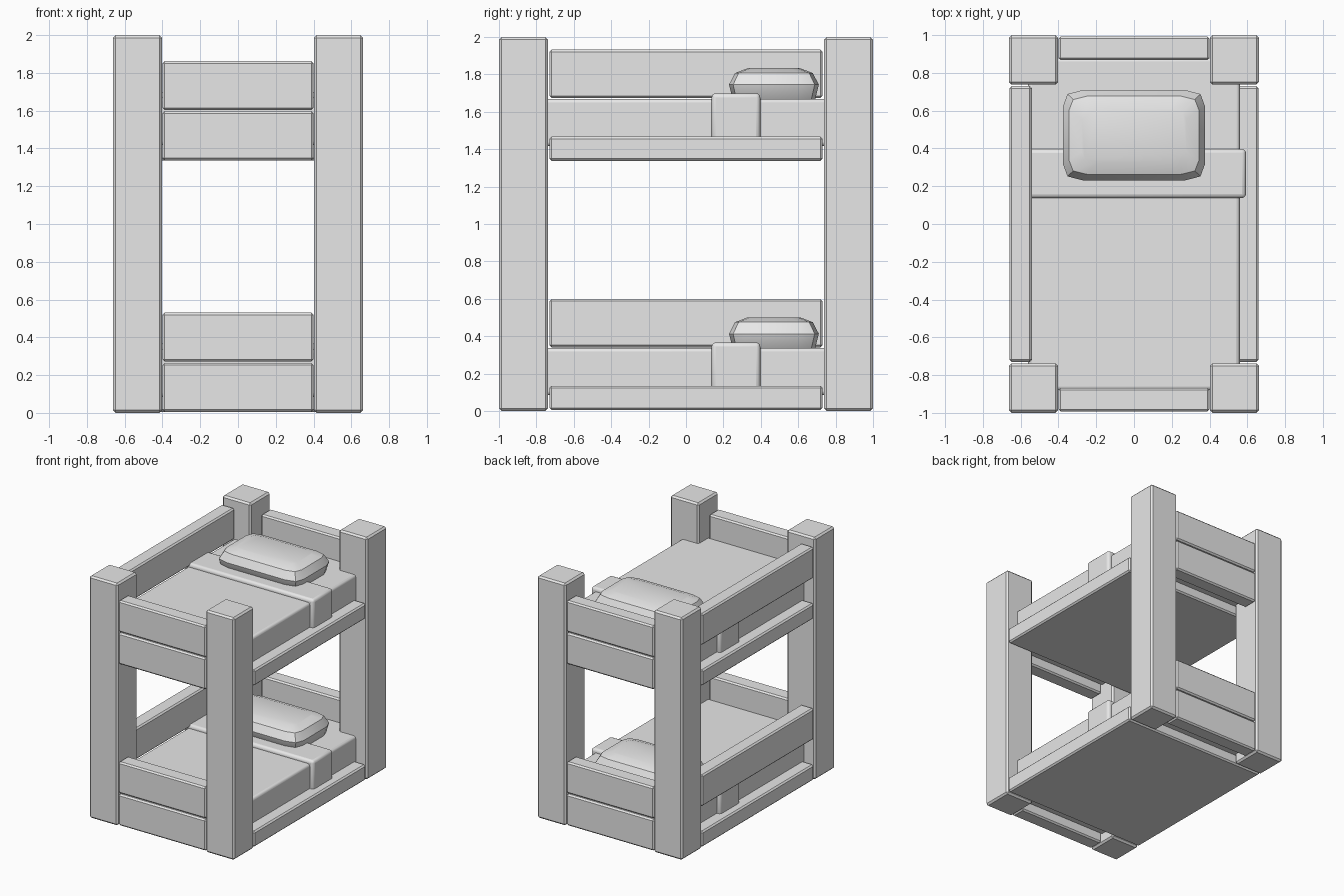
import bpy
import bmesh
import math

cube = bpy.data.objects.get("Cube")
if cube:
    bpy.data.objects.remove(cube, do_unlink=True)

grey = bpy.data.materials.new("plain grey")
grey.use_nodes = True
grey.diffuse_color = (0.8, 0.8, 0.8, 1)
grey.node_tree.nodes["Principled BSDF"].inputs["Base Color"].default_value = (0.8, 0.8, 0.8, 1)


def add_object(name, bm):
    bmesh.ops.recalc_face_normals(bm, faces=bm.faces)
    mesh = bpy.data.meshes.new(name)
    bm.to_mesh(mesh)
    bm.free()
    mesh.materials.append(grey)
    obj = bpy.data.objects.new(name, mesh)
    bpy.context.collection.objects.link(obj)
    return obj


def smooth(obj, degrees):
    bpy.ops.object.select_all(action="DESELECT")
    obj.select_set(True)
    bpy.context.view_layer.objects.active = obj
    bpy.ops.object.shade_smooth_by_angle(angle=math.radians(degrees))


def box(name, xs, ys, zs, bevel=0.012, segments=1):
    """Bevelled box between the given limits on each axis."""
    bm = bmesh.new()
    bmesh.ops.create_cube(bm, size=1)
    for v in bm.verts:
        v.co = [lim[0] if c < 0 else lim[1] for c, lim in zip(v.co, (xs, ys, zs))]
    obj = add_object(name, bm)
    mod = obj.modifiers.new("Bevel", "BEVEL")
    mod.width = bevel
    mod.segments = segments
    if segments > 1:
        smooth(obj, 35)
    return obj


def pillow(name, base):
    """Stacked rings of a rounded rectangle, widest at mid height."""
    half_x, half_y, centre_y = 0.377, 0.24, 0.47
    corner = [(0, 0.09), (0.025, 0.022), (0.11, 0)]
    layers = [(-0.05, 0.07), (0.0, 0.02), (0.08, 0), (0.142, 0.032), (0.168, 0.1)]
    bm = bmesh.new()
    rings = []
    for z, inset in layers:
        ring = []
        for sx, sy in ((1, 1), (-1, 1), (-1, -1), (1, -1)):
            points = corner if sx * sy > 0 else corner[::-1]
            for dx, dy in points:
                x = sx * (half_x - dx) * (1 - inset / half_x)
                y = sy * (half_y - dy) * (1 - inset / half_y)
                ring.append(bm.verts.new((x, centre_y + y, base + z)))
        rings.append(ring)
    for low, high in zip(rings, rings[1:]):
        for i in range(len(low)):
            j = (i + 1) % len(low)
            bm.faces.new((low[i], low[j], high[j], high[i]))
    bm.faces.new(rings[0])
    bm.faces.new(rings[-1])
    smooth(add_object(name, bm), 35)


# Corner posts
for x_name, sx in (("left", 1), ("right", -1)):
    for y_name, sy in (("front", -1), ("back", 1)):
        box(f"{y_name}_{x_name}_post", sorted((sx * 0.402, sx * 0.662)),
            sorted((sy * 0.738, sy * 1.0)), (0, 2), 0.014)

# Two identical bunks
for level, z in (("lower", 0.005), ("upper", 1.337)):
    box(f"{level}_base", (-0.66, 0.66), (-0.73, 0.73), (z, z + 0.13))
    box(f"{level}_mattress", (-0.56, 0.56), (-0.88, 0.88), (z + 0.08, z + 0.332), 0.02, 3)
    box(f"{level}_blanket_band", (-0.593, 0.593), (0.137, 0.397), (z + 0.1, z + 0.362), 0.022, 3)
    pillow(f"{level}_pillow", z + 0.328)
    box(f"{level}_guard_rail", (-0.66, -0.54), (-0.73, 0.73), (z + 0.336, z + 0.595))
    # End boards
    for end, sy in (("front", -1), ("back", 1)):
        for row, dz in (("bottom", 0), ("top", 0.266)):
            box(f"{level}_{end}_{row}_board", (-0.4, 0.4),
                sorted((sy * 0.868, sy * 0.993)), (z + dz, z + dz + 0.26))
